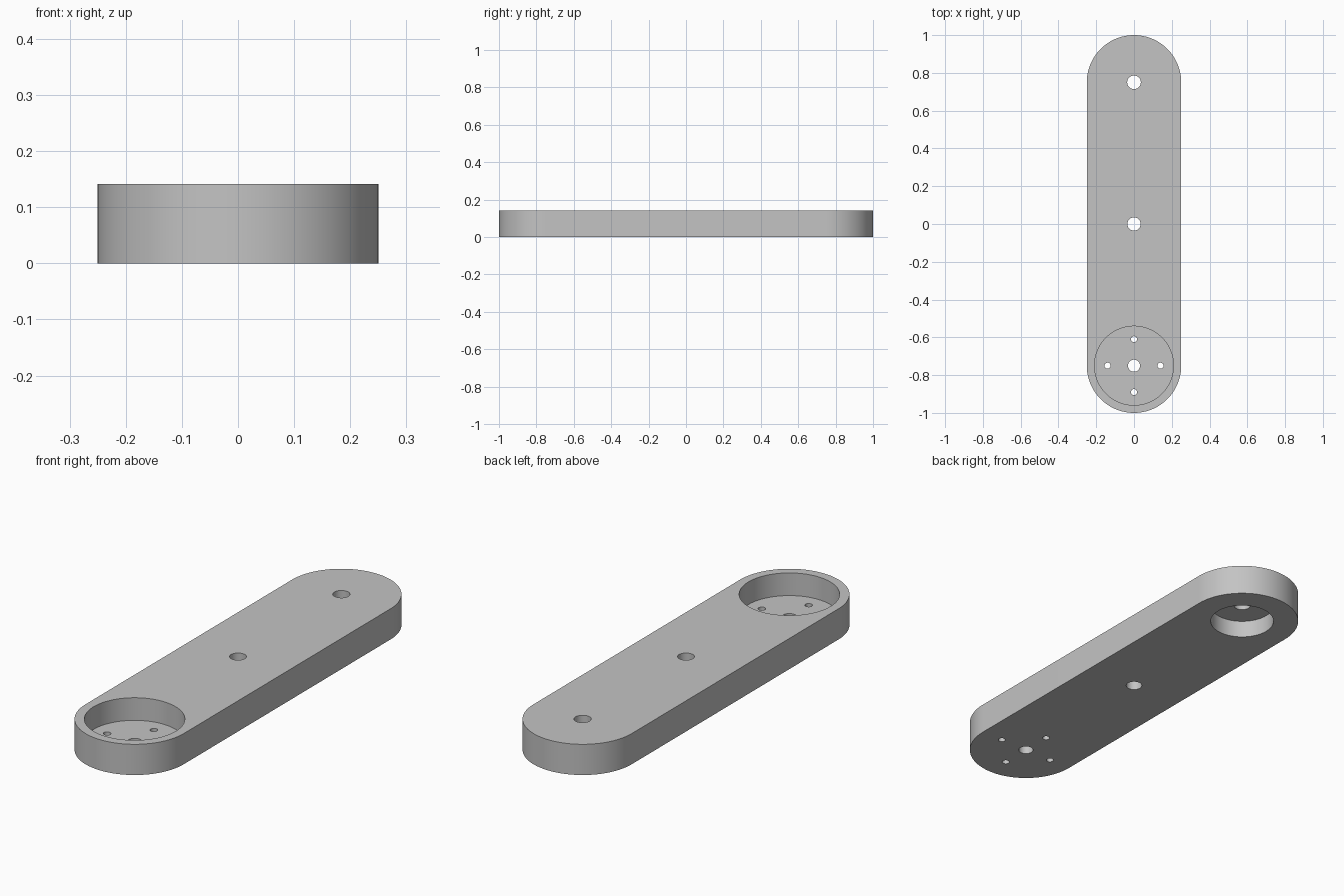
import bpy
import math

cube = bpy.data.objects.get("Cube")
if cube:
    bpy.data.objects.remove(cube, do_unlink=True)

RADIUS, REACH, THICK = 0.25, 0.75, 0.141
POCKET_FLOOR = 0.037    # floor height of the wide pocket, open at the top
RECESS_ROOF = 0.08      # roof height of the recess, open underneath
BOLT_CIRCLE = 0.14

grey = bpy.data.materials.new("plain grey")
grey.use_nodes = True
colour = (0.55, 0.55, 0.55, 1)
grey.diffuse_color = colour
grey.node_tree.nodes["Principled BSDF"].inputs["Base Color"].default_value = colour


def arm_blank(steps=64):
    """Slot-shaped outline with round ends, extruded upwards."""
    outline = []
    for centre, start in ((REACH, 0), (-REACH, math.pi)):
        for i in range(steps + 1):
            a = start + math.pi * i / steps
            outline.append((RADIUS * math.cos(a), centre + RADIUS * math.sin(a)))
    n = len(outline)
    verts = [(x, y, z) for z in (0, THICK) for x, y in outline]
    faces = [tuple(reversed(range(n))), tuple(range(n, 2 * n))]
    faces += [(i, (i + 1) % n, n + (i + 1) % n, n + i) for i in range(n)]
    mesh = bpy.data.meshes.new("link_arm")
    mesh.from_pydata(verts, [], faces)
    mesh.materials.append(grey)
    obj = bpy.data.objects.new("link_arm", mesh)
    bpy.context.collection.objects.link(obj)
    return obj


def bore(target, x, y, radius, bottom=-0.1, top=THICK + 0.1, sides=64):
    """Cut a round hole between two heights."""
    bpy.ops.mesh.primitive_cylinder_add(
        vertices=sides, radius=radius, depth=top - bottom,
        location=(x, y, (bottom + top) / 2))
    cutter = bpy.context.object
    cutter.name = "hole_cutter"
    cutter.hide_render = True
    cutter.data.materials.append(grey)
    mod = target.modifiers.new("bore", 'BOOLEAN')
    mod.operation = 'DIFFERENCE'
    mod.solver = 'EXACT'
    mod.object = cutter
    bpy.context.view_layer.objects.active = target
    bpy.ops.object.modifier_apply(modifier=mod.name)
    bpy.data.objects.remove(cutter, do_unlink=True)


arm = arm_blank()

# Wide pocket at the front and the recess under the back end
bore(arm, 0, -REACH, 0.209, bottom=POCKET_FLOOR, sides=96)
bore(arm, 0, REACH, BOLT_CIRCLE, top=RECESS_ROOF, sides=96)

# Through holes along the centre line
bore(arm, 0, REACH, 0.036)
bore(arm, 0, 0, 0.035)
bore(arm, 0, -REACH, 0.032)

# Four small bolt holes around the pocket centre
for k in range(4):
    a = k * math.pi / 2
    bore(arm, BOLT_CIRCLE * math.cos(a), -REACH + BOLT_CIRCLE * math.sin(a),
         0.016, sides=32)

bpy.ops.object.select_all(action='DESELECT')
arm.select_set(True)
bpy.context.view_layer.objects.active = arm
bpy.ops.object.shade_smooth_by_angle(angle=math.radians(30))
